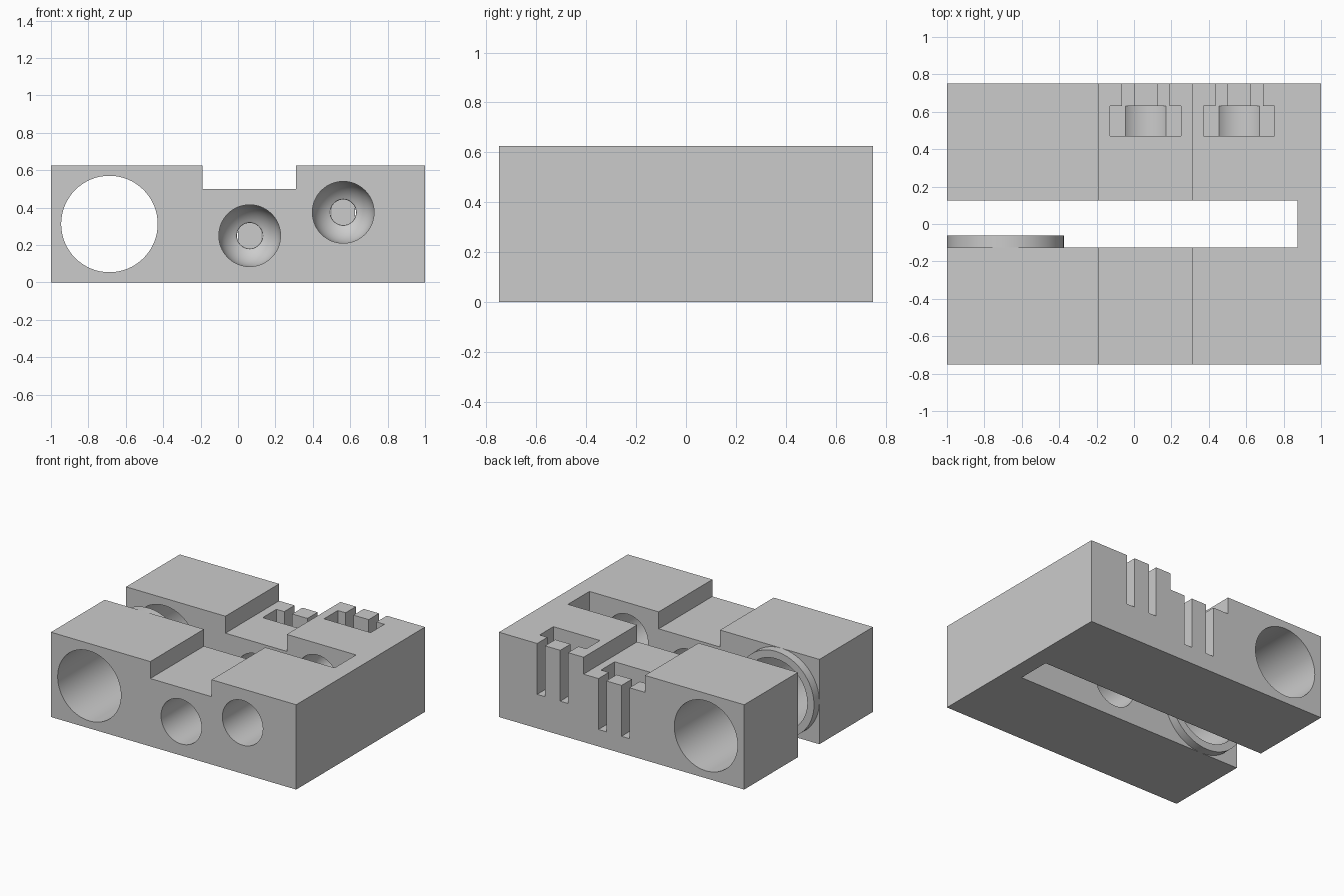
import bpy
import bmesh
from math import pi, sin, cos, radians
from mathutils import Matrix, Vector

cube = bpy.data.objects.get("Cube")
if cube:
    bpy.data.objects.remove(cube, do_unlink=True)

grey = bpy.data.materials.new("plain grey")
grey.use_nodes = True
colour = (0.6, 0.6, 0.6, 1)
grey.diffuse_color = colour
grey.node_tree.nodes["Principled BSDF"].inputs["Base Color"].default_value = colour


def finish(name, bm):
    bmesh.ops.recalc_face_normals(bm, faces=bm.faces)
    mesh = bpy.data.meshes.new(name)
    bm.to_mesh(mesh)
    bm.free()
    mesh.materials.append(grey)
    obj = bpy.data.objects.new(name, mesh)
    bpy.context.collection.objects.link(obj)
    return obj


def box(name, low, high):
    bm = bmesh.new()
    low, high = Vector(low), Vector(high)
    matrix = Matrix.Translation((low + high) / 2) @ Matrix.Diagonal((*(high - low), 1))
    bmesh.ops.create_cube(bm, size=1, matrix=matrix)
    return finish(name, bm)


def lathe(name, x, z, profile, closed=False, sides=64):
    """Revolve (radius, y) points round an axis parallel to y."""
    bm = bmesh.new()
    rings = [[bm.verts.new((x + r * cos(2 * pi * i / sides), y, z + r * sin(2 * pi * i / sides)))
              for i in range(sides)] for r, y in profile]
    pairs = list(zip(rings, rings[1:]))
    if closed:
        pairs.append((rings[-1], rings[0]))
    else:
        bm.faces.new(rings[0])
        bm.faces.new(rings[-1])
    for a, b in pairs:
        for i in range(sides):
            j = (i + 1) % sides
            bm.faces.new((a[i], a[j], b[j], b[i]))
    return finish(name, bm)


def smooth(obj):
    bpy.ops.object.select_all(action="DESELECT")
    obj.select_set(True)
    bpy.context.view_layer.objects.active = obj
    bpy.ops.object.shade_smooth_by_angle(angle=radians(30))


def cut(obj, cutter):
    bpy.context.view_layer.objects.active = obj
    mod = obj.modifiers.new("cut", "BOOLEAN")
    mod.operation = "DIFFERENCE"
    mod.solver = "EXACT"
    mod.object = cutter
    bpy.ops.object.modifier_apply(modifier=mod.name)
    bpy.data.objects.remove(cutter, do_unlink=True)


# Main block with its long slot and top channel
HEIGHT = 0.625
block = box("sensor_block", (-1, -0.75, 0), (1, 0.75, HEIGHT))
cut(block, box("slot_cutter", (-1.2, -0.125, -0.2), (0.875, 0.125, 1)))
cut(block, box("channel_cutter", (-0.19, -1, 0.5), (0.31, 1, 1)))

# Large round bore through both walls
BORE_X, BORE_Z, BORE_R = -0.6875, 0.3125, 0.258
cut(block, lathe("bore_cutter", BORE_X, BORE_Z, [(BORE_R, -1), (BORE_R, 1)]))

# Two small bores with domed ends, each with a rear pocket and two lead grooves
R = 0.165
DOME_Y = 0.3125
for x, z in ((0.0625, 0.25), (0.5625, 0.375)):
    floor = z - 0.125
    dome = [(R * cos(a), DOME_Y + R * sin(a)) for a in (radians(1.18 * 10 * k / 2) for k in range(12))]
    cut(block, lathe("small_bore_cutter", x, z, [(R, -1)] + dome + [(0.0625, 0.5)]))
    cut(block, box("pocket_cutter", (x - 0.19, 0.47, floor), (x + 0.19, 0.63, 1)))
    cut(block, lathe("pocket_cradle_cutter", x, z, [(R, 0.47), (R, 0.63)]))
    for side in (-1, 1):
        centre = x + side * 0.094
        cut(block, box("lead_cutter", (centre - 0.032, 0.6, floor), (centre + 0.032, 1, 1)))
smooth(block)

# Raised collar round the large bore, inside the slot
OUTER = 0.3125
collar = lathe("bore_collar", BORE_X, BORE_Z,
               [(BORE_R, -0.125), (OUTER, -0.125), (OUTER, -0.0625), (BORE_R, -0.0625)], closed=True)
smooth(collar)
